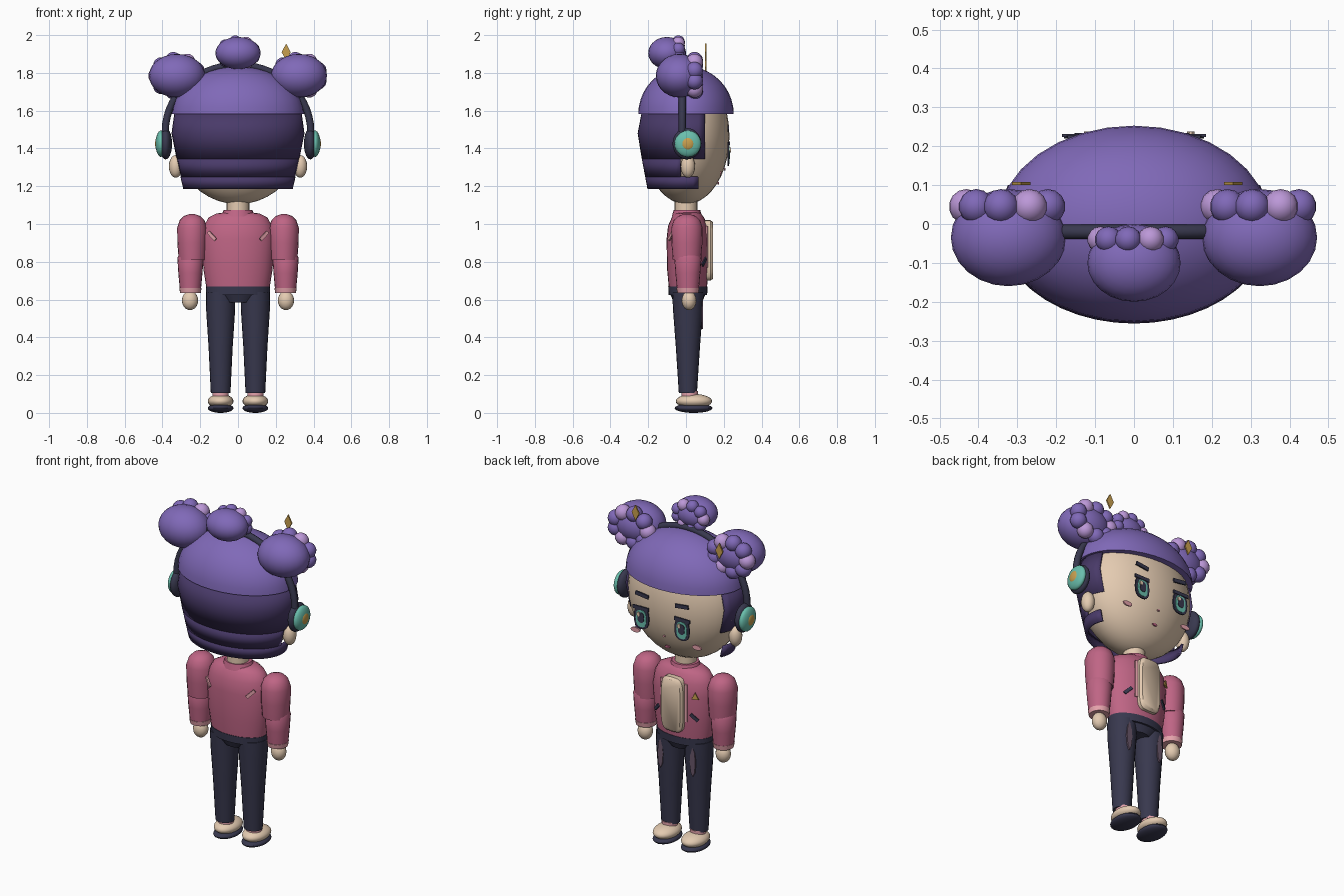
import bpy, bmesh, math
from mathutils import Matrix, Vector

if "Cube" in bpy.data.objects:
    bpy.data.objects.remove(bpy.data.objects["Cube"], do_unlink=True)


def material(name, hexcode):
    rgb = [int(hexcode[i:i + 2], 16) / 255 for i in (0, 2, 4)]
    col = [((c + 0.055) / 1.055) ** 2.4 for c in rgb] + [1]
    m = bpy.data.materials.new(name)
    m.use_nodes = True
    m.diffuse_color = col
    bsdf = m.node_tree.nodes["Principled BSDF"]
    bsdf.inputs["Base Color"].default_value = col
    bsdf.inputs["Roughness"].default_value = 0.8
    return m


PURPLE = material("hair purple", "8069B8")
LILAC = material("lilac", "BC98D8")
PLUM = material("dark plum hair", "493A69")
NAVY = material("navy", "38384E")
PINK = material("rose jacket", "BF6585")
BLUSH = material("pale pink", "E6A3AC")
SKIN = material("cream skin", "E4CBB1")
TEAL = material("teal", "6ABFAD")
GOLD = material("gold", "C9A04F")
MAUVE = material("mauve", "6A566A")


def finish(bm, name, mat, angle=40):
    bmesh.ops.recalc_face_normals(bm, faces=bm.faces)
    mesh = bpy.data.meshes.new(name)
    bm.to_mesh(mesh)
    bm.free()
    ob = bpy.data.objects.new(name, mesh)
    bpy.context.collection.objects.link(ob)
    mesh.materials.append(mat)
    bpy.ops.object.select_all(action="DESELECT")
    ob.select_set(True)
    bpy.context.view_layer.objects.active = ob
    bpy.ops.object.shade_smooth_by_angle(angle=math.radians(angle))
    return ob


def ball(name, mat, at, size, u=24, v=14, keep_above=None):
    bm = bmesh.new()
    mtx = Matrix.Translation(at) @ Matrix.Diagonal((*size, 1))
    bmesh.ops.create_uvsphere(bm, u_segments=u, v_segments=v, radius=1, matrix=mtx)
    if keep_above is not None:
        cut = bmesh.ops.bisect_plane(bm, geom=bm.verts[:] + bm.edges[:] + bm.faces[:],
                                     plane_co=(0, 0, keep_above), plane_no=(0, 0, 1), clear_inner=True)
        edges = [e for e in cut["geom_cut"] if isinstance(e, bmesh.types.BMEdge)]
        bmesh.ops.contextual_create(bm, geom=edges)
    return finish(bm, name, mat)


def loft(name, mat, x, y, rings, n=20):
    """Skin elliptical rings given as (z, rx, ry) and cap both ends."""
    bm = bmesh.new()
    loops = []
    for z, rx, ry in rings:
        loops.append([bm.verts.new((x + rx * math.cos(2 * math.pi * i / n),
                                    y + ry * math.sin(2 * math.pi * i / n), z)) for i in range(n)])
    for a, b in zip(loops, loops[1:]):
        for i in range(n):
            j = (i + 1) % n
            bm.faces.new((a[i], a[j], b[j], b[i]))
    bm.faces.new(loops[0])
    bm.faces.new(loops[-1])
    return finish(bm, name, mat)


def plate(name, mat, at, outline, thick=0.008, turn=0.0, yaw=0.0):
    """Flat outline in the x-z plane, extruded a little along y."""
    bm = bmesh.new()
    face = bm.faces.new([bm.verts.new((px, 0, pz)) for px, pz in outline])
    ext = bmesh.ops.extrude_face_region(bm, geom=[face])
    verts = [g for g in ext["geom"] if isinstance(g, bmesh.types.BMVert)]
    bmesh.ops.translate(bm, verts=verts, vec=(0, thick, 0))
    rot = Matrix.Rotation(yaw, 4, "Z") @ Matrix.Rotation(turn, 4, "Y")
    bmesh.ops.transform(bm, matrix=Matrix.Translation(at) @ rot, verts=bm.verts)
    return finish(bm, name, mat)


def oval(w, h, n=16, power=1.0):
    pts = []
    for i in range(n):
        c, s = math.cos(2 * math.pi * i / n), math.sin(2 * math.pi * i / n)
        pts.append((w * math.copysign(abs(c) ** power, c), h * math.copysign(abs(s) ** power, s)))
    return pts


def bar(w, h):
    return [(-w, -h), (w, -h), (w, h), (-w, h)]


def diamond(w, h):
    return [(-w, 0), (0, -h), (w, 0), (0, h)]


# Head, neck and hair cap
ball("head", SKIN, (0, 0, 1.465), (0.342, 0.23, 0.36), 32, 20)
loft("neck", SKIN, 0, 0, [(1.03, 0.06, 0.06), (1.15, 0.06, 0.06)])
ball("hair_cap", PURPLE, (0, 0, 1.58), (0.35, 0.253, 0.255), 32, 20, keep_above=1.582)

# Back hair: an open shell with a notch around each ear
bm = bmesh.new()
rows = []
N = 28
for z, rx, ry, front in [(1.585, 0.337, 0.236, 0.1), (1.48, 0.352, 0.256, 0.1), (1.345, 0.325, 0.234, 0.1),
                         (1.345, 0.325, 0.234, -0.03), (1.25, 0.305, 0.216, -0.03),
                         (1.25, 0.305, 0.216, 0.065), (1.185, 0.29, 0.204, 0.065)]:
    t0 = math.asin(front / ry)
    row = []
    for i in range(N + 1):
        t = t0 - (math.pi + 2 * t0) * i / N
        row.append(bm.verts.new((rx * math.cos(t), ry * math.sin(t), z)))
    rows.append(row)
for a, b in zip(rows, rows[1:]):
    if abs(a[0].co.z - b[0].co.z) < 0.001:
        continue
    for i in range(N):
        bm.faces.new((a[i], a[i + 1], b[i + 1], b[i]))
back_hair = finish(bm, "back_hair", PLUM)
shell = back_hair.modifiers.new("thickness", "SOLIDIFY")
shell.thickness = 0.012


# Buns, each with a ring of small curls on its far side
def bun(name, at, size, ring, curl, dy):
    ball(name, PURPLE, at, size)
    for k in range(9):
        a = math.radians(60 + 40 * k)
        p = Vector(at) + Vector((ring[0] * math.cos(a), dy, ring[1] * math.sin(a)))
        ball(f"{name}_curl_{k}", LILAC if k % 3 == 0 else PURPLE, p, (curl,) * 3, 14, 10)


bun("right_bun", (-0.323, -0.035, 1.785), (0.148, 0.125, 0.115), (0.108, 0.082), 0.045, 0.08)
bun("left_bun", (0.323, -0.035, 1.785), (0.148, 0.125, 0.115), (0.108, 0.082), 0.045, 0.08)
bun("top_bun", (0, -0.1, 1.905), (0.12, 0.1, 0.085), (0.086, 0.06), 0.034, 0.06)
for at in ((0.255, 0.1, 1.91), (-0.29, 0.1, 1.83)):
    plate("hair_sparkle", GOLD, at, diamond(0.024, 0.045))

# Headband as a bevelled curve
curve = bpy.data.curves.new("headband", "CURVE")
curve.dimensions = "3D"
curve.bevel_depth = 0.019
curve.bevel_resolution = 2
spline = curve.splines.new("POLY")
spline.points.add(28)
for i, p in enumerate(spline.points):
    a = math.pi * i / 28
    p.co = (0.385 * math.cos(a), -0.02, 1.49 + 0.352 * math.sin(a), 1)
curve.materials.append(NAVY)
bpy.context.collection.objects.link(bpy.data.objects.new("headband", curve))

# Face details
for s in (-1, 1):
    eye = (s * 0.132, 0.22, 1.37)
    for i, (part, mat, w, h, dz) in enumerate([("rim", NAVY, 0.048, 0.064, 0), ("iris", TEAL, 0.034, 0.05, -0.003),
                                               ("pupil", NAVY, 0.021, 0.03, 0.004)]):
        plate(f"eye_{part}", mat, (eye[0], eye[1] + 0.003 * i, eye[2] + dz), oval(w, h, power=0.75))
    plate("eye_glint", SKIN, (eye[0] + 0.014, 0.23, 1.392), oval(0.01, 0.013, 10))
    plate("eyelash", NAVY, (s * 0.135, 0.224, 1.428), bar(0.05, 0.01))
    plate("eyebrow", NAVY, (s * 0.13, 0.22, 1.505), bar(0.042, 0.011), turn=-s * 0.12)
    plate("cheek", BLUSH, (s * 0.2, 0.18, 1.267), oval(0.03, 0.014))
plate("mouth", PINK, (0, 0.168, 1.215), oval(0.016, 0.007, 10))
plate("nose", BLUSH, (0, 0.2, 1.29), oval(0.008, 0.006, 8))

# Ears, headphones, arms, legs and shoes, mirrored
for s, side in ((-1, "right"), (1, "left")):
    ball(f"{side}_ear", SKIN, (s * 0.33, 0.01, 1.305), (0.036, 0.038, 0.06), 16, 10)
    ball(f"{side}_ear_pad", NAVY, (s * 0.383, 0.005, 1.425), (0.034, 0.076, 0.083))
    ball(f"{side}_ear_cup", TEAL, (s * 0.408, 0.01, 1.425), (0.028, 0.07, 0.07))
    ball(f"{side}_ear_badge", GOLD, (s * 0.426, 0.01, 1.425), (0.013, 0.036, 0.036), 16, 10)

    loft(f"{side}_upper_arm", PINK, s * 0.243, 0.005,
         [(0.81, 0.071, 0.075), (0.9, 0.078, 0.082), (0.98, 0.079, 0.083), (1.02, 0.066, 0.07),
          (1.042, 0.044, 0.047), (1.052, 0.015, 0.016)])
    loft(f"{side}_lower_arm", PINK, s * 0.252, 0.01,
         [(0.655, 0.056, 0.058), (0.74, 0.064, 0.066), (0.82, 0.069, 0.072), (0.84, 0.06, 0.06)])
    loft(f"{side}_cuff", BLUSH, s * 0.252, 0.01, [(0.635, 0.055, 0.056), (0.662, 0.059, 0.061)])
    ball(f"{side}_hand", SKIN, (s * 0.254, 0.016, 0.595), (0.043, 0.039, 0.051), 16, 10)

    loft(f"{side}_leg", NAVY, s * 0.092, 0.01,
         [(0.105, 0.052, 0.048), (0.35, 0.064, 0.064), (0.55, 0.077, 0.079), (0.64, 0.078, 0.083)])
    loft(f"{side}_sock", BLUSH, s * 0.092, 0.02, [(0.06, 0.043, 0.043), (0.115, 0.043, 0.043)])
    ball(f"{side}_shoe", SKIN, (s * 0.092, 0.042, 0.062), (0.068, 0.096, 0.038))
    ball(f"{side}_sole", NAVY, (s * 0.092, 0.04, 0.025), (0.068, 0.1, 0.025))
    plate(f"{side}_knee_patch", MAUVE, (s * 0.105, 0.081, 0.53), oval(0.018, 0.085, 8), thick=0.009)

    # Jacket trim
    plate(f"{side}_back_stripe", BLUSH, (s * 0.14, -0.084, 0.937), bar(0.03, 0.009), turn=-s * 0.75, yaw=s * 0.5)
    plate(f"{side}_pocket", NAVY, (s * 0.12, 0.093, 0.8), bar(0.027, 0.009), turn=s * 0.75, yaw=-s * 0.5)
    plate(f"{side}_lapel", BLUSH, (s * 0.077, 0.108, 0.88), bar(0.008, 0.11), yaw=-s * 0.25)

# Body
loft("jacket", PINK, 0, 0.01,
     [(0.652, 0.166, 0.1), (0.76, 0.183, 0.11), (0.92, 0.192, 0.113), (0.99, 0.18, 0.105),
      (1.035, 0.155, 0.085), (1.055, 0.115, 0.07), (1.062, 0.07, 0.06)], 28)
loft("collar", PINK, 0, 0.005, [(1.04, 0.09, 0.08), (1.075, 0.075, 0.07)])
loft("waistband", NAVY, 0, 0.01, [(0.625, 0.168, 0.102), (0.668, 0.17, 0.104)], 28)
loft("hips", NAVY, 0, 0.01, [(0.585, 0.08, 0.075), (0.635, 0.163, 0.096)], 28)
plate("brooch", GOLD, (-0.13, 0.1, 0.93), [(-0.02, -0.017), (0.02, -0.017), (0, 0.022)], yaw=0.45)

# Shirt front, slightly domed
bm = bmesh.new()
base = bm.faces.new([bm.verts.new((px, 0.09, 0.86 + pz)) for px, pz in oval(0.072, 0.16, 24, 0.45)])
for dy, k in ((0.04, 1.0), (0.014, 0.86)):
    ext = bmesh.ops.extrude_face_region(bm, geom=[base])
    verts = [g for g in ext["geom"] if isinstance(g, bmesh.types.BMVert)]
    base = [g for g in ext["geom"] if isinstance(g, bmesh.types.BMFace)][0]
    for v in verts:
        v.co = (v.co.x * k, v.co.y + dy, 0.86 + (v.co.z - 0.86) * (0.5 + k / 2))
finish(bm, "shirt_front", SKIN, 50)
